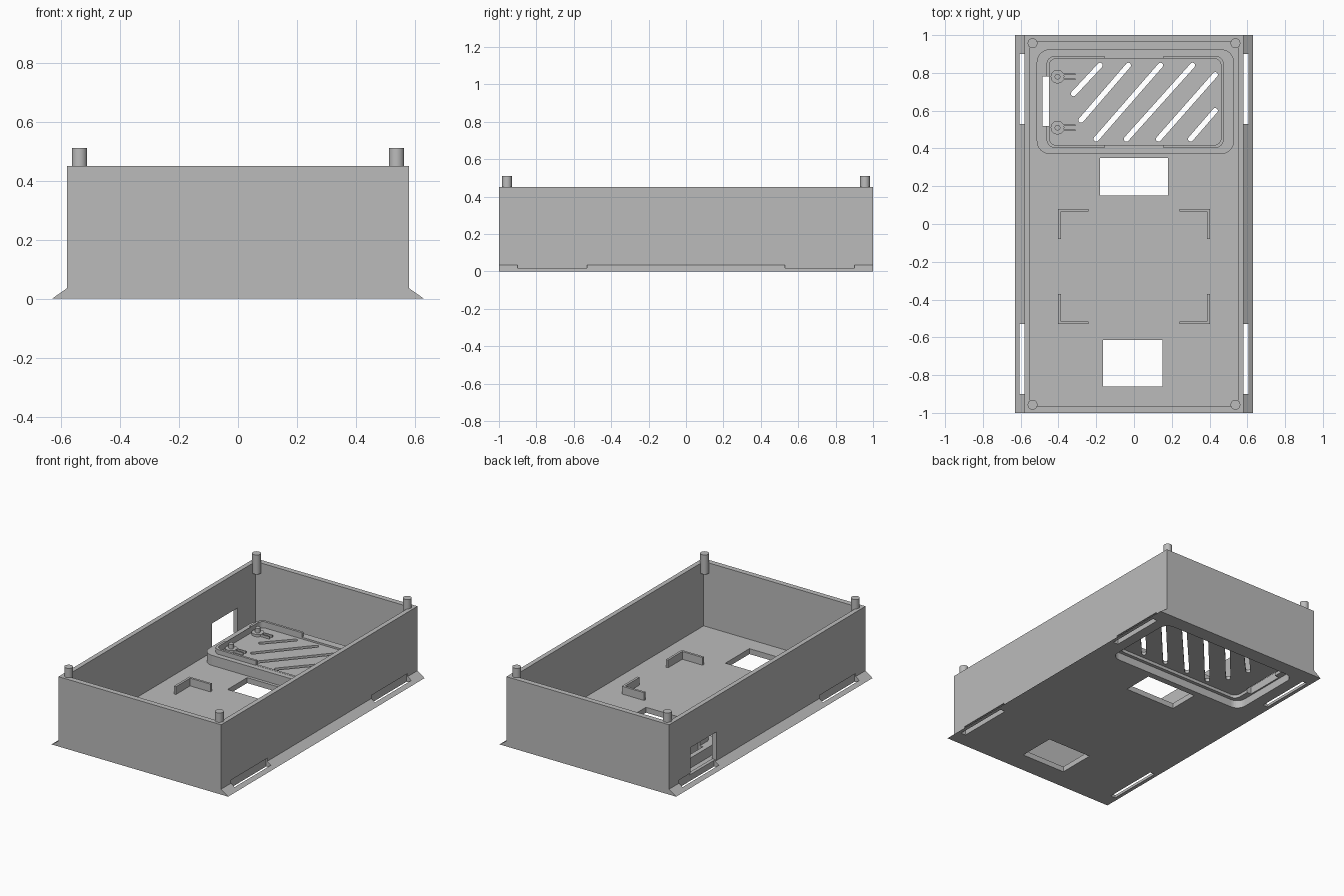
import bpy, bmesh, math
from mathutils import Vector

old = bpy.data.objects.get("Cube")
if old:
    bpy.data.objects.remove(old, do_unlink=True)

grey = bpy.data.materials.new("plain_grey")
grey.use_nodes = True
grey.diffuse_color = (0.5, 0.5, 0.5, 1)
grey.node_tree.nodes["Principled BSDF"].inputs["Base Color"].default_value = (0.5, 0.5, 0.5, 1)


def prism(name, pts, z0, z1):
    """Extrude an outline upward from z0 to z1."""
    bm = bmesh.new()
    face = bm.faces.new([bm.verts.new((x, y, z0)) for x, y in pts])
    ext = bmesh.ops.extrude_face_region(bm, geom=[face])
    top = [v for v in ext["geom"] if isinstance(v, bmesh.types.BMVert)]
    bmesh.ops.translate(bm, verts=top, vec=(0, 0, z1 - z0))
    bmesh.ops.recalc_face_normals(bm, faces=bm.faces)
    mesh = bpy.data.meshes.new(name)
    bm.to_mesh(mesh)
    bm.free()
    mesh.materials.append(grey)
    obj = bpy.data.objects.new(name, mesh)
    bpy.context.collection.objects.link(obj)
    return obj


def box(name, x0, x1, y0, y1, z0, z1):
    return prism(name, [(x0, y0), (x1, y0), (x1, y1), (x0, y1)], z0, z1)


def arc(cx, cy, r, start, sweep, n):
    return [(cx + r * math.cos(start + sweep * i / n), cy + r * math.sin(start + sweep * i / n))
            for i in range(n + 1)]


def rounded(name, x0, x1, y0, y1, r, z0, z1):
    corners = [(x1 - r, y1 - r), (x0 + r, y1 - r), (x0 + r, y0 + r), (x1 - r, y0 + r)]
    pts = []
    for i, (cx, cy) in enumerate(corners):
        pts += arc(cx, cy, r, i * math.pi / 2, math.pi / 2, 8)
    return prism(name, pts, z0, z1)


def capsule(name, a, b, r, z0, z1):
    d = Vector(b) - Vector(a)
    ang = math.atan2(d.y, d.x)
    pts = arc(*b, r, ang - math.pi / 2, math.pi, 8) + arc(*a, r, ang + math.pi / 2, math.pi, 8)
    return prism(name, pts, z0, z1)


def cylinder(name, x, y, r, z0, z1):
    obj = prism(name, arc(x, y, r, 0, 2 * math.pi, 32)[:-1], z0, z1)
    smooth(obj)
    return obj


def smooth(obj):
    bpy.ops.object.select_all(action='DESELECT')
    obj.select_set(True)
    bpy.context.view_layer.objects.active = obj
    bpy.ops.object.shade_smooth_by_angle(angle=math.radians(30))


def cut(obj, cutters):
    """Subtract each cutter, then discard it."""
    bpy.context.view_layer.objects.active = obj
    for c in cutters:
        c.hide_render = True
        mod = obj.modifiers.new("cut", 'BOOLEAN')
        mod.operation = 'DIFFERENCE'
        mod.solver = 'EXACT'
        mod.object = c
        bpy.ops.object.modifier_apply(modifier=mod.name)
        bpy.data.objects.remove(c, do_unlink=True)


FLOOR, WALL_TOP = 0.035, 0.45


def outer_recess():
    return rounded("cutter", -0.495, 0.505, 0.39, 0.905, 0.06, -0.1, 0.05)


def cable_slot():
    return box("cutter", -0.485, -0.45, 0.52, 0.78, -0.1, 0.3)


# Open case: floor, walls, side window, floor openings
case = box("case", -0.58, 0.58, -1, 1, 0, WALL_TOP)
cutters = [
    box("cutter", -0.55, 0.55, -0.965, 0.965, FLOOR, 0.6),
    box("cutter", -0.18, 0.18, 0.15, 0.35, -0.1, 0.1),
    box("cutter", -0.165, 0.15, -0.86, -0.615, -0.1, 0.1),
    box("cutter", -0.7, -0.5, 0.52, 0.78, 0.04, 0.22),
    outer_recess(),
]


def strap_slots(side):
    xs = sorted((side * 0.572, side * 0.606))
    return [box("cutter", *xs, *ys, -0.1, 0.055) for ys in ((-0.9, -0.53), (0.53, 0.9))]


cut(case, cutters + strap_slots(1) + strap_slots(-1))

# Sloped side flanges with strap slots
for side, label in ((1, "left"), (-1, "right")):
    flange = prism(label + "_flange", [(0.58, 0), (0.63, 0), (0.58, FLOOR)], -1, 1)
    for v in flange.data.vertices:
        x, z, y = v.co
        v.co = (side * x, y, z)
    bm = bmesh.new()
    bm.from_mesh(flange.data)
    bmesh.ops.recalc_face_normals(bm, faces=bm.faces)
    bm.to_mesh(flange.data)
    bm.free()
    cut(flange, strap_slots(side))

# Corner locating pins
for sx in (-1, 1):
    for sy in (-1, 1):
        cylinder("corner_pin", sx * 0.537, sy * 0.957, 0.026, 0.385, 0.51)

# L-shaped corner guides on the floor
for sx in (-1, 1):
    for y, sy in ((0.08, -1), (-0.53, 1)):
        outline = [(0, 0), (0.16, 0), (0.16, 0.015), (0.015, 0.015), (0.015, 0.16), (0, 0.16)]
        prism("corner_guide", [(sx * (0.402 - a), y + sy * b) for a, b in outline], 0.03, 0.085)

# Raised vented tray, hollow from below
tray = rounded("vent_tray", -0.515, 0.53, 0.37, 0.925, 0.07, 0.02, 0.1)
vents = [((-0.32, 0.69), (-0.18, 0.84)), ((-0.28, 0.55), (-0.03, 0.84)),
         ((-0.2, 0.45), (0.14, 0.84)), ((-0.04, 0.45), (0.31, 0.84)),
         ((0.13, 0.45), (0.43, 0.79)), ((0.3, 0.45), (0.43, 0.6))]
cut(tray, [outer_recess(),
           rounded("cutter", -0.455, 0.465, 0.412, 0.88, 0.04, -0.1, 0.07),
           rounded("cutter", -0.45, 0.46, 0.417, 0.875, 0.035, 0.09, 0.2),
           cable_slot()]
    + [capsule("cutter", a, b, 0.014, -0.1, 0.3) for a, b in vents])

# Thin rim around the vented panel, interrupted front and back
rim = rounded("tray_rim", -0.463, 0.475, 0.403, 0.89, 0.045, 0.085, 0.13)
cut(rim, [rounded("cutter", -0.448, 0.46, 0.418, 0.875, 0.035, 0, 0.3),
          box("cutter", -0.155, 0.155, 0.3, 1, 0.101, 0.3), cable_slot()])

# Hooked posts beside the cable slot
for y in (0.51, 0.78):
    cylinder("post_base", -0.405, y, 0.036, 0.085, 0.105)
    cylinder("post", -0.405, y, 0.015, 0.1, 0.135)
    for dy in (-0.013, 0.013):
        box("post_arm", -0.38, -0.31, y + dy - 0.004, y + dy + 0.004, 0.085, 0.105)
